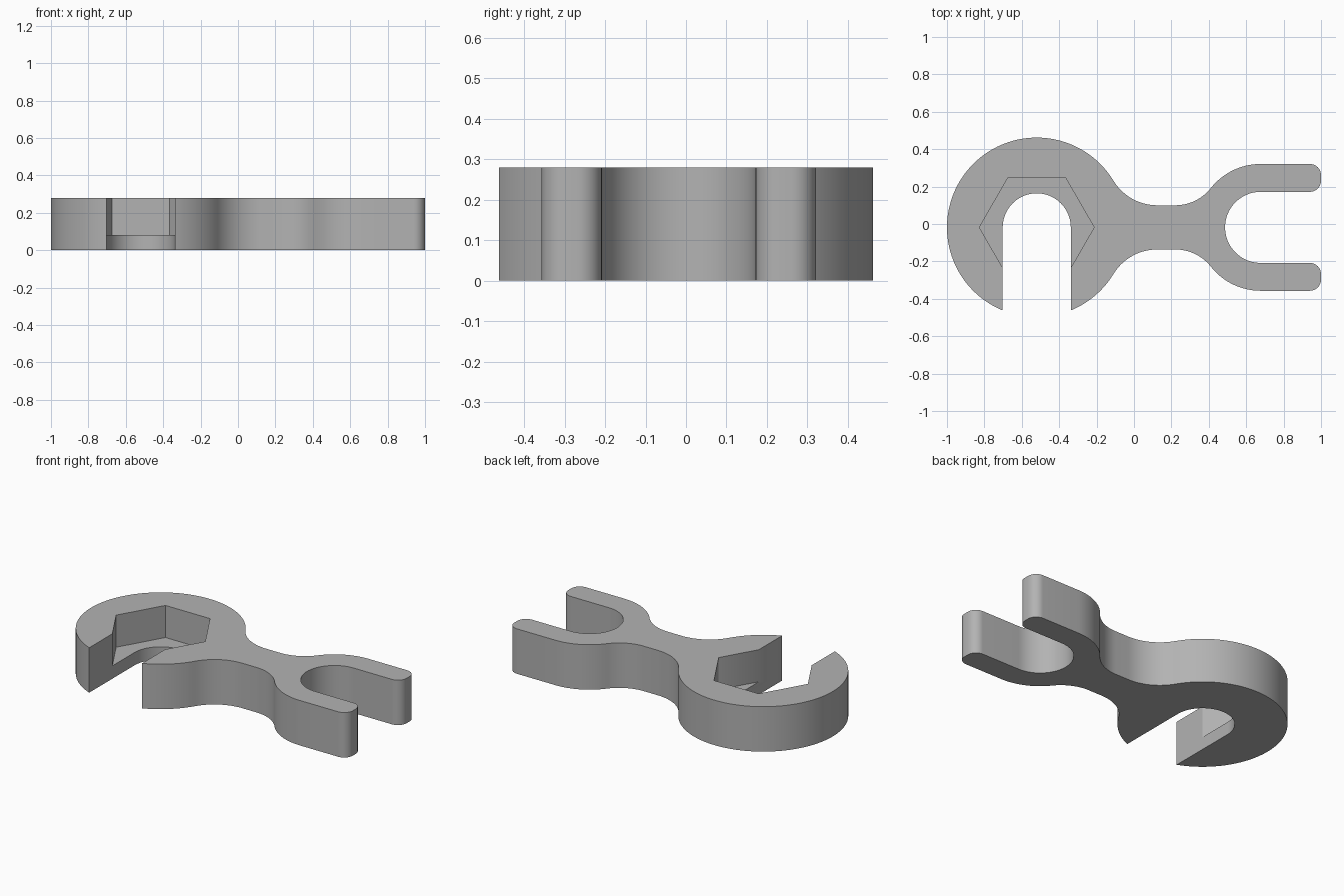
import bpy, bmesh
from math import sin, cos, pi, atan2, sqrt, radians
from mathutils import Vector

cube = bpy.data.objects.get("Cube")
if cube:
    bpy.data.objects.remove(cube, do_unlink=True)

AXIS_Y = -0.018
HEIGHT = 0.28
HEAD_X, HEAD_R = -0.52, 0.48
FORK_X, FORK_R, GAP_R = 0.677, 0.339, 0.19
NECK = 0.118
TIP_R = 0.06

grey = bpy.data.materials.new("grey")
grey.use_nodes = True
colour = (0.45, 0.45, 0.45, 1)
grey.diffuse_color = colour
grey.node_tree.nodes["Principled BSDF"].inputs["Base Color"].default_value = colour


def arc(cx, cy, r, a0, a1, steps):
    return [(cx + r * cos(a0 + (a1 - a0) * i / steps),
             cy + r * sin(a0 + (a1 - a0) * i / steps)) for i in range(steps + 1)]


def prism(name, outline, z0, z1):
    bm = bmesh.new()
    face = bm.faces.new([bm.verts.new((x, y + AXIS_Y, z0)) for x, y in outline])
    out = bmesh.ops.extrude_face_region(bm, geom=[face])
    top = [v for v in out["geom"] if isinstance(v, bmesh.types.BMVert)]
    bmesh.ops.translate(bm, verts=top, vec=Vector((0, 0, z1 - z0)))
    bmesh.ops.remove_doubles(bm, verts=bm.verts, dist=0.0001)
    bmesh.ops.recalc_face_normals(bm, faces=bm.faces)
    mesh = bpy.data.meshes.new(name)
    bm.to_mesh(mesh)
    bm.free()
    mesh.materials.append(grey)
    obj = bpy.data.objects.new(name, mesh)
    bpy.context.collection.objects.link(obj)
    return obj


def fillet(big_x, big_r, neck_x):
    """Radius and angle of the neck curve tangent to a round end."""
    d = abs(neck_x - big_x)
    r = (d * d + NECK * NECK - big_r * big_r) / (2 * (big_r - NECK))
    return r, atan2(NECK + r, neck_x - big_x)


# Upper half of the outline, from the back of the head to the fork gap
left_x, right_x = 0.125, 0.22
left_r, left_a = fillet(HEAD_X, HEAD_R, left_x)
right_r, right_a = fillet(FORK_X, FORK_R, right_x)
half = arc(HEAD_X, 0, HEAD_R, pi, left_a, 56)
half += arc(left_x, NECK + left_r, left_r, left_a + pi, 1.5 * pi, 20)
half += arc(right_x, NECK + right_r, right_r, 1.5 * pi, right_a + pi, 20)
half += arc(FORK_X, 0, FORK_R, right_a, pi / 2, 16)
half += arc(1 - TIP_R, FORK_R - TIP_R, TIP_R, pi / 2, 0, 10)
half += arc(1 - TIP_R, GAP_R + TIP_R, TIP_R, 0, -pi / 2, 10)
half += arc(FORK_X, 0, GAP_R, pi / 2, pi, 24)

# Drop coincident joints, then mirror for the lower half
path = [half[0]]
for p in half[1:]:
    if (Vector(p) - Vector(path[-1])).length > 0.0005:
        path.append(p)
outline = path + [(x, -y) for x, y in reversed(path[1:-1])]
body = prism("spanner_body", outline, 0, HEIGHT)

# Open jaw slot and hexagonal nut pocket
SLOT_R = 0.182
slot = arc(HEAD_X, 0, SLOT_R, 0, pi, 40) + [(HEAD_X - SLOT_R, -0.7), (HEAD_X + SLOT_R, -0.7)]
slot_cutter = prism("slot_cutter", slot, -0.1, HEIGHT + 0.1)
hexagon = arc(HEAD_X, 0, 0.307, 0, 2 * pi, 6)[:-1]
hex_cutter = prism("hex_cutter", hexagon, 0.08, HEIGHT + 0.1)

bpy.ops.object.select_all(action="DESELECT")
body.select_set(True)
bpy.context.view_layer.objects.active = body
for cutter in (slot_cutter, hex_cutter):
    cutter.hide_render = True
    mod = body.modifiers.new(cutter.name, "BOOLEAN")
    mod.operation = "DIFFERENCE"
    mod.solver = "EXACT"
    mod.object = cutter
    bpy.ops.object.modifier_apply(modifier=mod.name)
    bpy.data.objects.remove(cutter, do_unlink=True)

bpy.ops.object.shade_smooth_by_angle(angle=radians(30))
